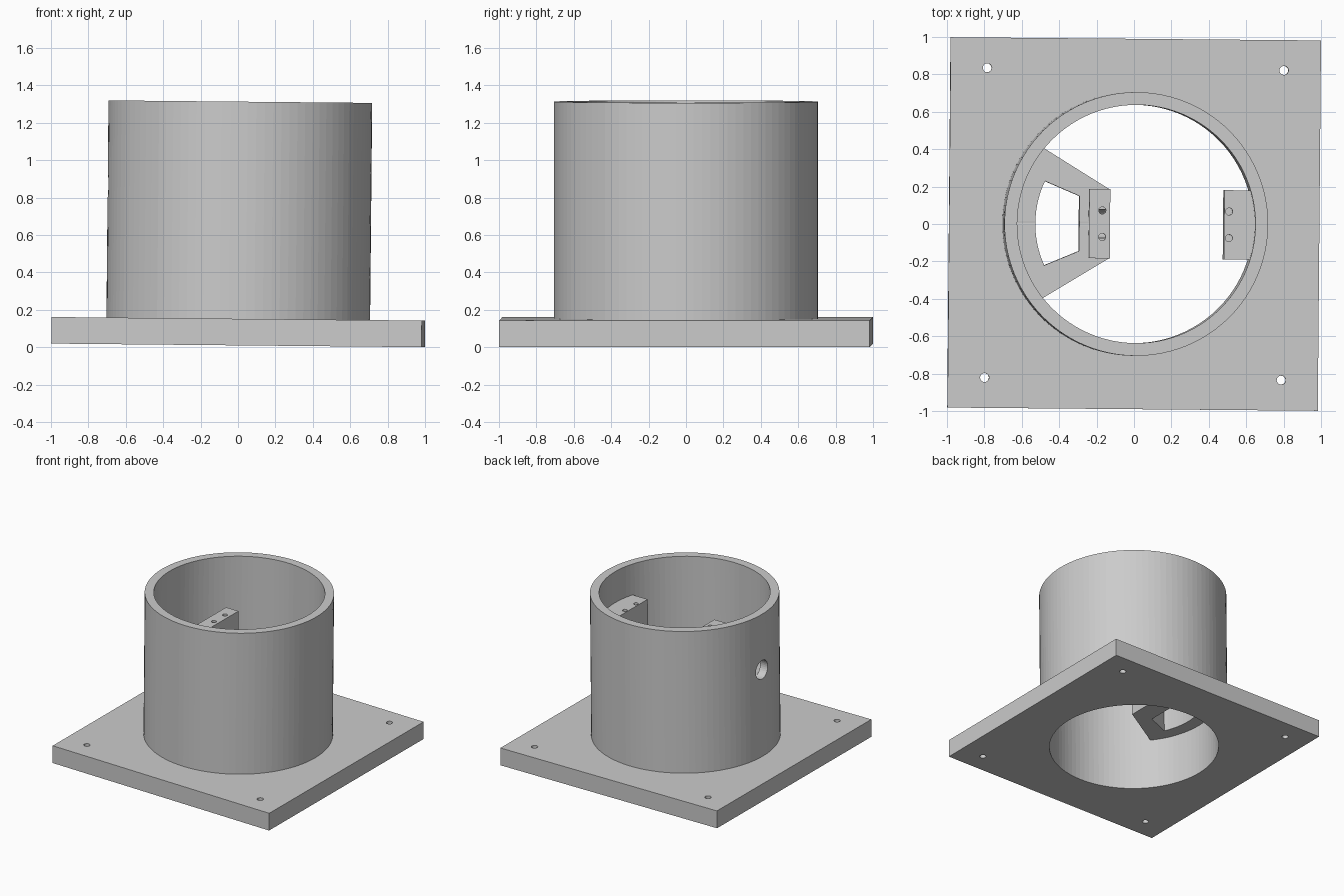
import bpy, bmesh
from math import cos, sin, atan2, pi, radians
from mathutils import Matrix

if "Cube" in bpy.data.objects:
    bpy.data.objects.remove(bpy.data.objects["Cube"])


def prism(name, outline, z0, z1):
    """Extrude a closed xy outline from z0 to z1."""
    bm = bmesh.new()
    face = bm.faces.new([bm.verts.new((x, y, z0)) for x, y in outline])
    ext = bmesh.ops.extrude_face_region(bm, geom=[face])
    for v in ext["geom"]:
        if isinstance(v, bmesh.types.BMVert):
            v.co.z = z1
    bmesh.ops.recalc_face_normals(bm, faces=bm.faces)
    me = bpy.data.meshes.new(name)
    bm.to_mesh(me)
    bm.free()
    ob = bpy.data.objects.new(name, me)
    bpy.context.collection.objects.link(ob)
    return ob


def arc(r, a0, a1, n, cx=0.0, cy=0.0):
    return [(cx + r * cos(a0 + (a1 - a0) * i / n), cy + r * sin(a0 + (a1 - a0) * i / n))
            for i in range(n + 1)]


def disc(name, r, z0, z1, n, cx=0.0, cy=0.0):
    return prism(name, arc(r, 0, 2 * pi, n, cx, cy)[:-1], z0, z1)


def rect(x0, x1, y):
    return [(x0, -y), (x1, -y), (x1, y), (x0, y)]


def boolean(target, other, op):
    mod = target.modifiers.new(op, 'BOOLEAN')
    mod.operation, mod.object, mod.solver = op, other, 'EXACT'
    bpy.context.view_layer.objects.active = target
    bpy.ops.object.modifier_apply(modifier=mod.name)
    bpy.data.objects.remove(other)


# square base plate with a round tube on it, bored right through
housing = prism("flanged_housing", rect(-0.99, 0.99, 0.99), 0, 0.142)
boolean(housing, disc("tube", 0.705, 0.05, 1.303, 96), 'UNION')
boolean(housing, disc("bore", 0.637, -0.1, 1.5, 96), 'DIFFERENCE')

# left bracket: two converging arms and a curved back, with an open centre
a = atan2(0.418, -0.52)
arms = prism("left_arms", [(-0.14, -0.185), (-0.14, 0.185)]
             + arc(0.667, a, 2 * pi - a, 24), 0.41, 0.775)
b = atan2(0.225, -0.485)
boolean(arms, prism("arm_opening", [(-0.30, -0.147), (-0.30, 0.147)]
                    + arc(0.535, b, 2 * pi - b, 16), 0.3, 1.2), 'DIFFERENCE')
boolean(arms, prism("left_block", rect(-0.25, -0.138, 0.185), 0.41, 1.043), 'UNION')
boolean(housing, arms, 'UNION')

# right bracket: plain block against the wall
boolean(housing, prism("right_block", rect(0.472, 0.665, 0.185), 0.41, 1.05), 'UNION')

# cable hole through the left wall and left block
cable = disc("cable_hole", 0.076, -0.9, -0.05, 32)
cable.data.transform(Matrix.Translation((0, 0, 0.85)) @ Matrix.Rotation(pi / 2, 4, 'Y')
                     @ Matrix.Translation((0, 0, 0)))
boolean(housing, cable, 'DIFFERENCE') if cable.data.vertices[0].co.x < 0 else None

# screw holes in the brackets and plate corners
for s in (-1, 1):
    for x in (-0.18, 0.498):
        boolean(housing, disc("screw_hole", 0.019, 0.85, 1.2, 20, x, s * 0.071), 'DIFFERENCE')
    for x in (-0.793, 0.793):
        boolean(housing, disc("corner_hole", 0.024, -0.1, 0.3, 20, x, s * 0.828), 'DIFFERENCE')

# slight tilt and twist of the whole part, resting on its lower edge
tilt = Matrix.Rotation(radians(0.55), 4, 'Y') @ Matrix.Rotation(radians(-0.5), 4, 'Z')
housing.data.transform(Matrix.Translation((0, 0, 0.0096)) @ tilt)
housing.data.update()
